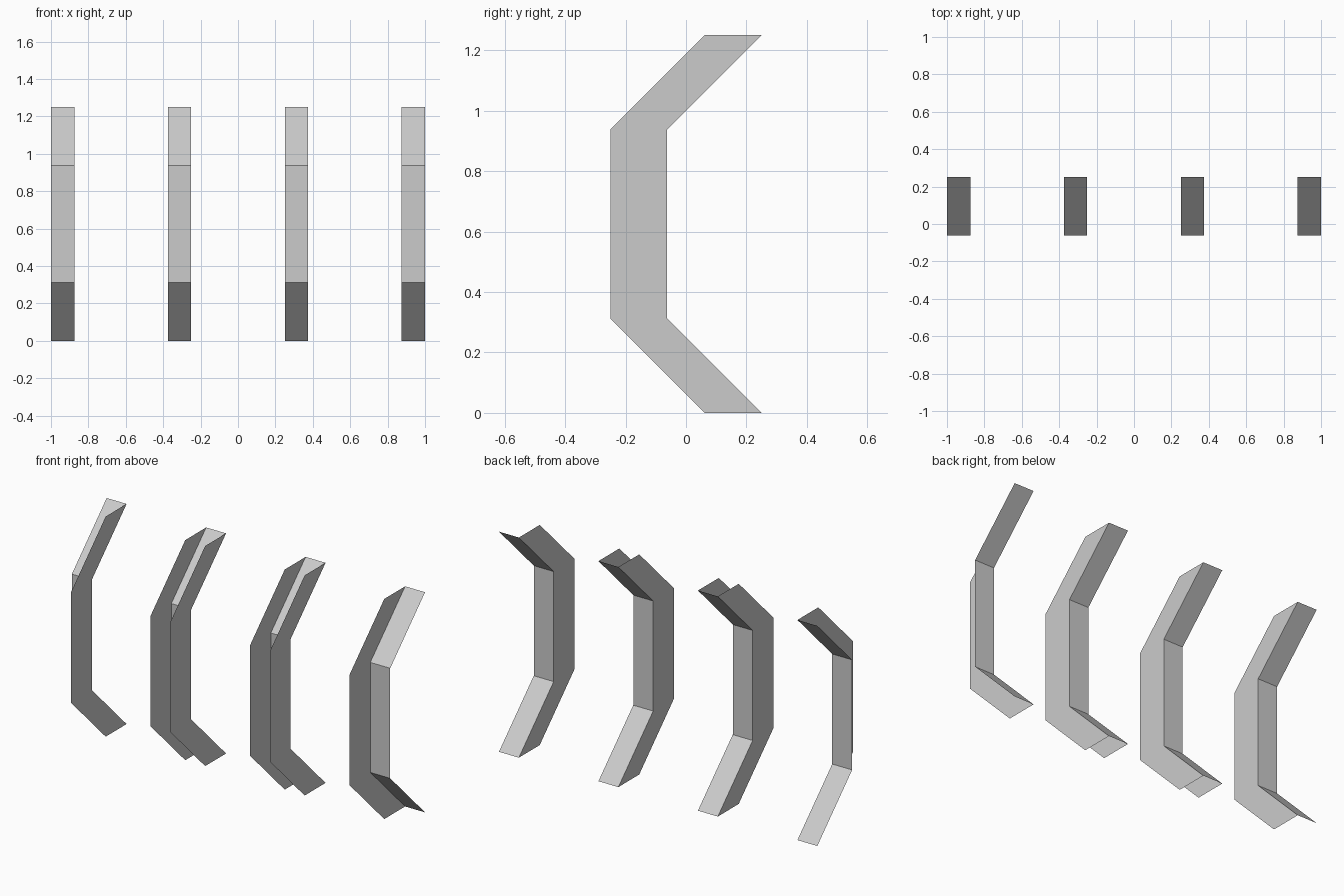
import bpy
import bmesh

if "Cube" in bpy.data.objects:
    bpy.data.objects.remove(bpy.data.objects["Cube"])

WIDTH = 0.125
PITCH = 0.625
# Inner (back-facing) line of the bracket, then its outer line, as (y, z)
INNER = [(0.25, 0), (-0.0625, 0.3125), (-0.0625, 0.9375), (0.25, 1.25)]
OUTER = [(0.0625, 1.25), (-0.25, 0.9375), (-0.25, 0.3125), (0.0625, 0)]


def bracket(name, x0, left_side, right_side):
    """Open shell: inner strip plus chosen flat cheeks; front and ends stay open."""
    bm = bmesh.new()
    x1 = x0 + WIDTH
    left = [bm.verts.new((x0, y, z)) for y, z in INNER]
    right = [bm.verts.new((x1, y, z)) for y, z in INNER]
    # Inner strip
    for i in range(len(INNER) - 1):
        bm.faces.new((right[i], left[i], left[i + 1], right[i + 1]))
    # Side cheeks
    if right_side:
        bm.faces.new(right + [bm.verts.new((x1, y, z)) for y, z in OUTER])
    if left_side:
        loop = left + [bm.verts.new((x0, y, z)) for y, z in OUTER]
        bm.faces.new(loop[::-1])
    mesh = bpy.data.meshes.new(name)
    bm.to_mesh(mesh)
    bm.free()
    obj = bpy.data.objects.new(name, mesh)
    bpy.context.collection.objects.link(obj)


# Four brackets in a row; the outermost cheeks of the end brackets are open
for i in range(4):
    bracket(f"bracket_{i + 1}", -1 + i * PITCH, left_side=i > 0, right_side=i < 3)
